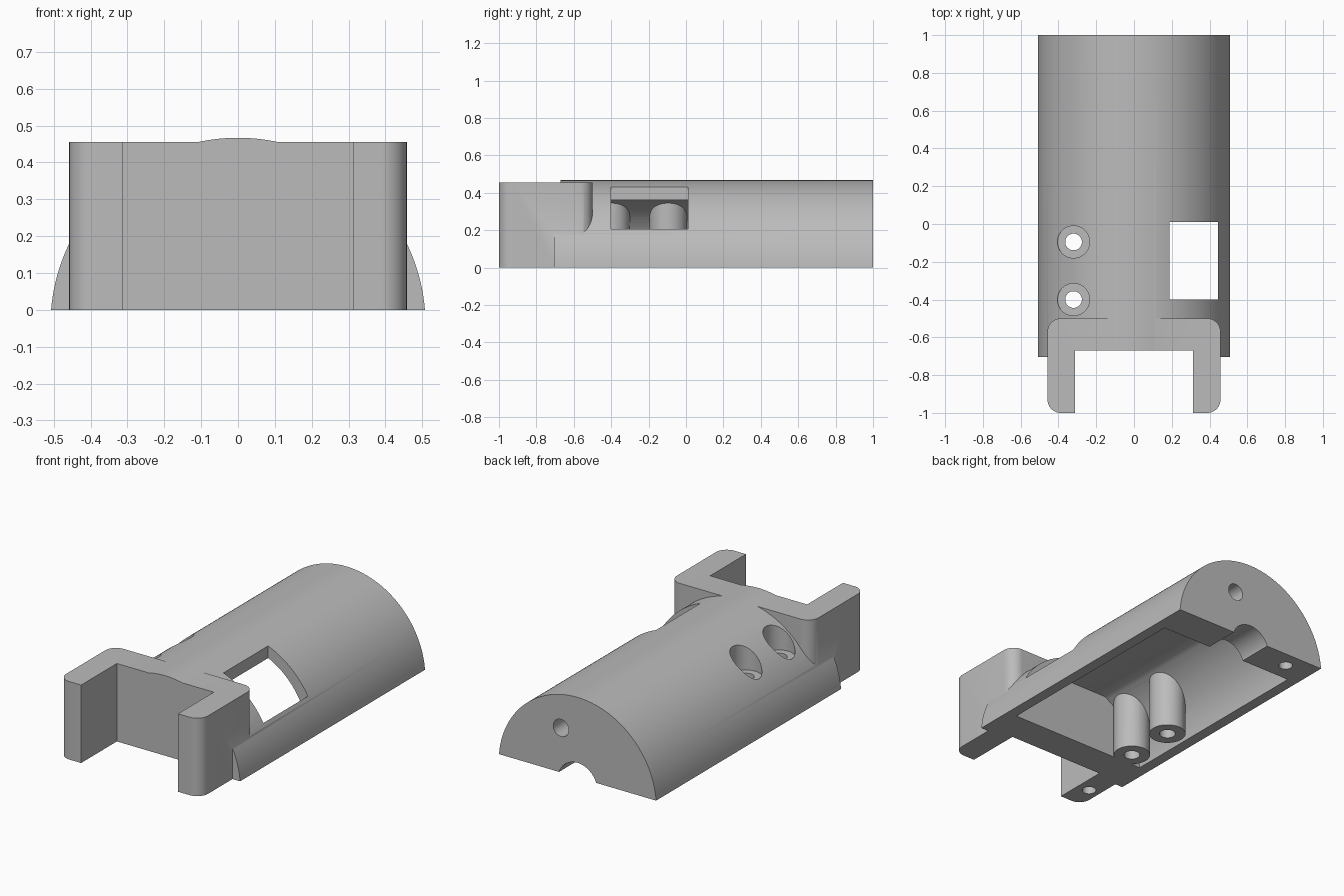
import bpy, bmesh
from math import cos, sin, pi, sqrt, asin
from mathutils import Matrix

cube = bpy.data.objects.get("Cube")
if cube:
    bpy.data.objects.remove(cube, do_unlink=True)

# One plain grey plastic
grey = bpy.data.materials.new("grey_plastic")
grey.use_nodes = True
grey.diffuse_color = (0.5, 0.5, 0.5, 1)
grey.node_tree.nodes["Principled BSDF"].inputs["Base Color"].default_value = (0.5, 0.5, 0.5, 1)

AXIS_Z = -0.042          # centre line of the round housing
OUTER, INNER = 0.509, 0.445


def finish(name, bm):
    bmesh.ops.recalc_face_normals(bm, faces=bm.faces)
    mesh = bpy.data.meshes.new(name)
    bm.to_mesh(mesh)
    bm.free()
    mesh.materials.append(grey)
    obj = bpy.data.objects.new(name, mesh)
    bpy.context.collection.objects.link(obj)
    return obj


def box(name, lo, hi):
    bm = bmesh.new()
    bmesh.ops.create_cube(bm, size=1)
    for v in bm.verts:
        v.co = [lo[i] + (v.co[i] + 0.5) * (hi[i] - lo[i]) for i in range(3)]
    return finish(name, bm)


def prism(name, points, direction):
    """Extrude a closed 3D outline along a direction."""
    bm = bmesh.new()
    face = bm.faces.new([bm.verts.new(p) for p in points])
    out = bmesh.ops.extrude_face_region(bm, geom=[face])
    moved = [g for g in out["geom"] if isinstance(g, bmesh.types.BMVert)]
    bmesh.ops.translate(bm, verts=moved, vec=direction)
    return finish(name, bm)


def rod_y(name, x, z, r, y0, y1, n=48):
    ring = [(x + r * cos(2 * pi * i / n), y0, z + r * sin(2 * pi * i / n)) for i in range(n)]
    return prism(name, ring, (0, y1 - y0, 0))


def rod_z(name, x, y, r, z0, z1, n=48):
    ring = [(x + r * cos(2 * pi * i / n), y + r * sin(2 * pi * i / n), z0) for i in range(n)]
    return prism(name, ring, (0, 0, z1 - z0))


def combine(target, tool, operation):
    mod = target.modifiers.new("cut", 'BOOLEAN')
    mod.operation, mod.solver, mod.object = operation, 'EXACT', tool
    bpy.context.view_layer.objects.active = target
    bpy.ops.object.modifier_apply(modifier=mod.name)
    bpy.data.objects.remove(tool, do_unlink=True)


def cut(target, tool):
    combine(target, tool, 'DIFFERENCE')


# Round housing, later trimmed flat at the bottom
body = rod_y("housing", 0, AXIS_Z, OUTER, -0.705, 1.0, 160)

# Front bracket block with rounded upright corners
half_x, y_front, y_back, r = 0.458, -1.0, -0.5, 0.07
outline = []
for k, (cx, cy) in enumerate([(half_x - r, y_back - r), (r - half_x, y_back - r),
                              (r - half_x, y_front + r), (half_x - r, y_front + r)]):
    for i in range(13):
        a = pi / 2 * (k + i / 12)
        outline.append((cx + r * cos(a), cy + r * sin(a), -0.2))
combine(body, prism("bracket", outline, (0, 0, 0.655)), 'UNION')

# Pocket between the bracket arms
cut(body, box("pocket", (-0.313, -1.2, -1), (0.313, -0.67, 1)))

# Hollow inside: round walls, flat ceiling, with two screw posts left standing
ceiling = 0.36
start = asin((ceiling - AXIS_Z) / INNER)
arc = [pi - start + (pi + 2 * start) * i / 96 for i in range(97)]
cavity = prism("cavity", [(INNER * cos(a), -0.48, AXIS_Z + INNER * sin(a)) for a in arc], (0, 1.27, 0))
POSTS = [(-0.32, -0.095), (-0.32, -0.4)]
for x, y in POSTS:
    cut(cavity, rod_z("post", x, y, 0.1, -1, 1))
cut(body, cavity)

# Flat underside
cut(body, box("trim", (-1, -2, -1), (1, 2, 0)))

# Side window
cut(body, box("window", (0.187, -0.4, -0.2), (0.444, 0.01, 1)))

# Screw holes with counterbores through the posts
for x, y in POSTS:
    cut(body, rod_z("screw_hole", x, y, 0.044, -0.5, 0.5))
    cut(body, rod_z("counterbore", x, y, 0.085, 0.255, 0.8))

# Cable channel and small hole in the rear wall
cut(body, rod_y("channel", 0, AXIS_Z, 0.127, 0.6, 1.2))
cut(body, rod_y("rear_hole", 0.107, 0.26, 0.05, 0.6, 1.2))

# Blind peg holes in the underside
for x, y in [(-0.336, 0.9), (-0.39, -0.85)]:
    cut(body, rod_z("peg_hole", x, y, 0.038, -0.2, 0.2, 32))

# Smooth curved faces, crisp edges
bpy.ops.object.select_all(action='DESELECT')
body.select_set(True)
bpy.context.view_layer.objects.active = body
bpy.ops.object.shade_smooth_by_angle(angle=pi / 6)
